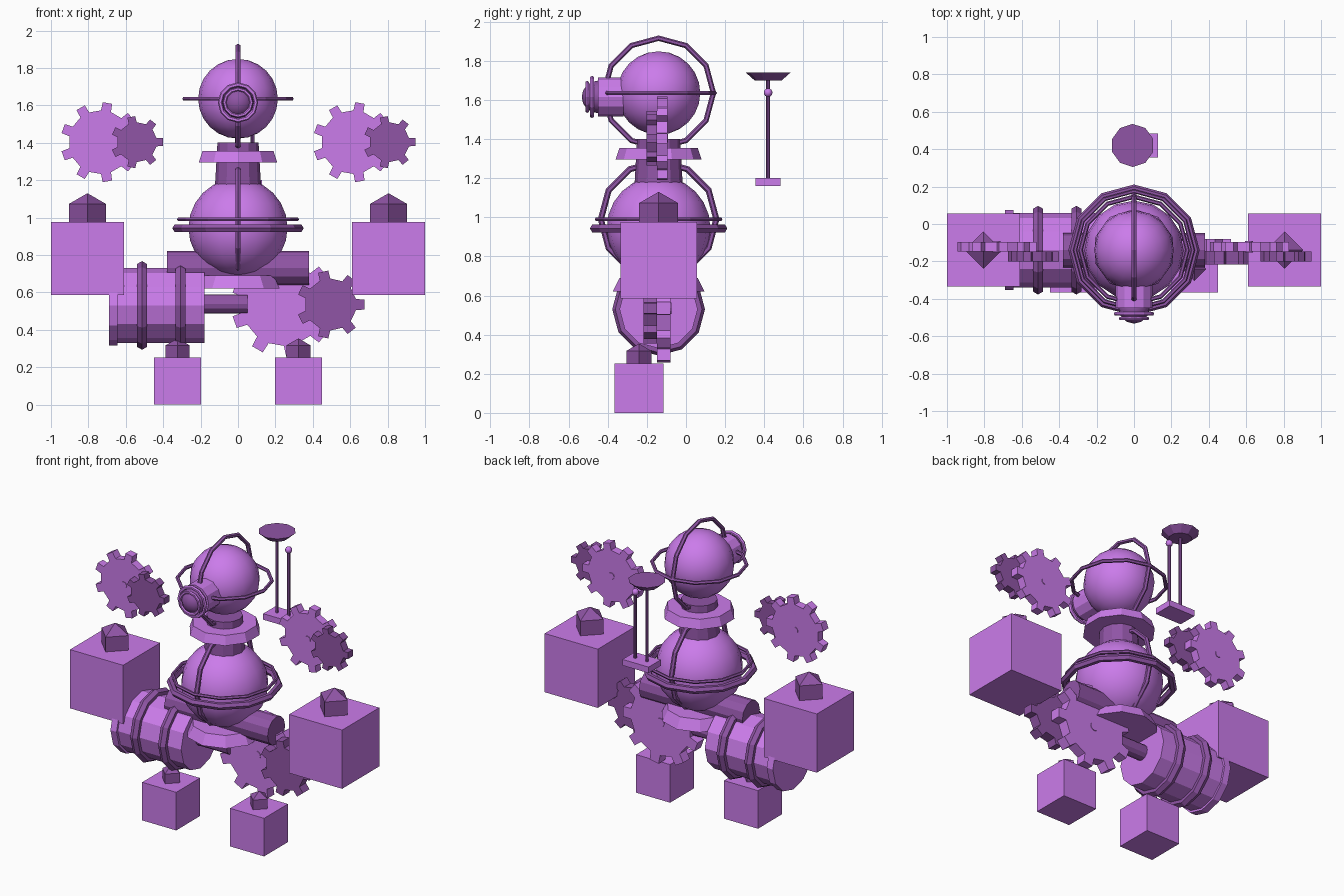
import bpy, bmesh, math
from mathutils import Matrix

if "Cube" in bpy.data.objects:
    bpy.data.objects.remove(bpy.data.objects["Cube"])

CY = -0.14          # depth of the body axis
H = math.pi / 2
ROT = {'x': (0, H, 0), 'y': (H, 0, 0), 'z': (0, 0, 0)}


def material(name, rgb):
    m = bpy.data.materials.new(name)
    m.diffuse_color = (*rgb, 1)
    m.use_nodes = True
    m.node_tree.nodes["Principled BSDF"].inputs["Base Color"].default_value = m.diffuse_color
    return m


LIGHT = material("light_purple", (0.60, 0.20, 0.83))
DARK = material("dark_purple", (0.28, 0.09, 0.38))


def finish(name, mat, smooth=None):
    o = bpy.context.object
    o.name = name
    o.data.materials.append(mat)
    if smooth:
        bpy.ops.object.shade_smooth_by_angle(angle=math.radians(smooth))
    return o


def ball(name, loc, r, mat, seg=16, rings=12):
    bpy.ops.mesh.primitive_uv_sphere_add(segments=seg, ring_count=rings, radius=r, location=loc)
    return finish(name, mat, 40)


def gem(name, loc, r):
    bpy.ops.mesh.primitive_uv_sphere_add(segments=4, ring_count=2, radius=r, location=loc)
    return finish(name, DARK)


def ring(name, loc, r, minor, axis, mat=DARK, seg=12):
    bpy.ops.mesh.primitive_torus_add(major_radius=r, minor_radius=minor, major_segments=seg,
                                     minor_segments=6, location=loc, rotation=ROT[axis])
    return finish(name, mat)


def rod(name, a, b, r, axis, mat, r2=None, seg=12):
    """Cylinder or frustum from a to b, aligned to an axis."""
    mid = [(p + q) / 2 for p, q in zip(a, b)]
    length = math.dist(a, b)
    bpy.ops.mesh.primitive_cone_add(vertices=seg, radius1=r, radius2=r if r2 is None else r2,
                                    depth=length, location=mid, rotation=ROT[axis])
    return finish(name, mat)


def box(name, loc, size, mat=LIGHT):
    bpy.ops.mesh.primitive_cube_add(size=1, location=loc)
    o = bpy.context.object
    o.data.transform(Matrix.Diagonal((*size, 1)))
    return finish(name, mat)


def gear(name, x, z, y0, y1, root, tip, teeth, mat):
    """Toothed plate in the xz plane between y0 and y1."""
    bm = bmesh.new()
    step = 2 * math.pi / teeth
    pts = []
    for i in range(teeth):
        for r, f in ((root, -0.23), (tip, -0.17), (tip, 0.17), (root, 0.23)):
            a = (i + f) * step
            pts.append(bm.verts.new((x + r * math.cos(a), y0, z + r * math.sin(a))))
    face = bm.faces.new(pts)
    ext = bmesh.ops.extrude_face_region(bm, geom=[face])
    bmesh.ops.translate(bm, vec=(0, y1 - y0, 0),
                        verts=[v for v in ext["geom"] if isinstance(v, bmesh.types.BMVert)])
    bmesh.ops.recalc_face_normals(bm, faces=bm.faces)
    me = bpy.data.meshes.new(name)
    bm.to_mesh(me)
    bm.free()
    me.materials.append(mat)
    o = bpy.data.objects.new(name, me)
    bpy.context.collection.objects.link(o)


def gear_pair(name, x, z, s):
    yb = -0.148
    gear(name + "_large_gear", x, z, yb, yb + 0.053 * s, 0.17 * s, 0.214 * s, 9, LIGHT)
    gear(name + "_small_gear", x + 0.195 * s, z, yb - 0.053 * s, yb, 0.107 * s, 0.14 * s, 7, DARK)
    rod(name + "_gear_axle", (x, yb - 0.004, z), (x, yb + 0.053 * s + 0.004, z), 0.022 * s, 'y', LIGHT)


# Head with two cage rings
ball("head", (0, CY, 1.635), 0.213, LIGHT)
ring("head_level_ring", (0, CY, 1.635), 0.286, 0.012, 'z')
ring("head_upright_ring", (0, CY, 1.635), 0.28, 0.014, 'x')

# Eye
rod("eye_barrel", (0, -0.45, 1.615), (0, -0.32, 1.615), 0.1, 'y', LIGHT)
ball("eye_lens", (0, -0.45, 1.615), 0.083, DARK, 12, 8)
ring("eye_outer_ring", (0, -0.48, 1.615), 0.096, 0.012, 'y', LIGHT)
ring("eye_inner_ring", (0, -0.505, 1.615), 0.072, 0.01, 'y', LIGHT)

# Neck and collar
rod("neck", (0, CY, 1.17), (0, CY, 1.40), 0.123, 'z', DARK, 0.11)
rod("collar", (0, CY, 1.295), (0, CY, 1.355), 0.22, 'z', LIGHT, 0.2, 10)

# Torso with cage rings
ball("torso", (0, CY, 0.945), 0.265, LIGHT)
ring("torso_main_ring", (0, CY, 0.943), 0.328, 0.023, 'z')
ring("torso_thin_ring", (0, CY, 0.99), 0.315, 0.011, 'z')
ring("torso_upright_ring", (0, CY, 0.99), 0.295, 0.016, 'x')

# Hips
rod("hip_tube", (-0.38, CY, 0.73), (0.38, CY, 0.73), 0.092, 'x', DARK)
rod("hip_plate", (0, CY, 0.62), (0, CY, 0.69), 0.235, 'z', LIGHT, 0.2, 10)

# Side barrel on its shaft
rod("barrel", (-0.69, CY, 0.53), (-0.18, CY, 0.53), 0.2, 'x', LIGHT)
rod("barrel_flange", (-0.69, CY, 0.53), (-0.645, CY, 0.53), 0.214, 'x', LIGHT)
for i, x in enumerate((-0.513, -0.308)):
    ring(f"barrel_hoop_{i}", (x, CY, 0.53), 0.206, 0.031, 'x')
rod("barrel_shaft", (-0.2, CY, 0.538), (0.05, CY, 0.538), 0.05, 'x', DARK)

# Gear sets
gear_pair("left_shoulder", -0.735, 1.403, 1.0)
gear_pair("right_shoulder", 0.615, 1.403, 1.0)
gear_pair("hip", 0.242, 0.535, 1.3)

# Hand and foot blocks with studs
for side, sx in (("left", -1), ("right", 1)):
    box(side + "_hand_block", (sx * 0.805, CY, 0.78), (0.39, 0.39, 0.39))
    gem(side + "_hand_stud", (sx * 0.805, CY, 1.015), 0.115)
    box(side + "_foot_block", (sx * 0.323, -0.241, 0.1265), (0.25, 0.25, 0.253))
    gem(side + "_foot_stud", (sx * 0.323, -0.241, 0.28), 0.074)

# Antenna behind the head
AY = 0.42
box("antenna_base", (0.032, AY, 1.18), (0.192, 0.128, 0.04))
rod("dish_mast", (-0.007, AY, 1.19), (-0.007, AY, 1.72), 0.01, 'z', DARK, seg=8)
rod("dish", (-0.007, AY, 1.70), (-0.007, AY, 1.74), 0.07, 'z', DARK, 0.115, 10)
rod("ball_mast", (0.078, AY, 1.19), (0.078, AY, 1.637), 0.01, 'z', DARK, seg=8)
ball("mast_ball", (0.078, AY, 1.637), 0.022, LIGHT, 10, 8)
